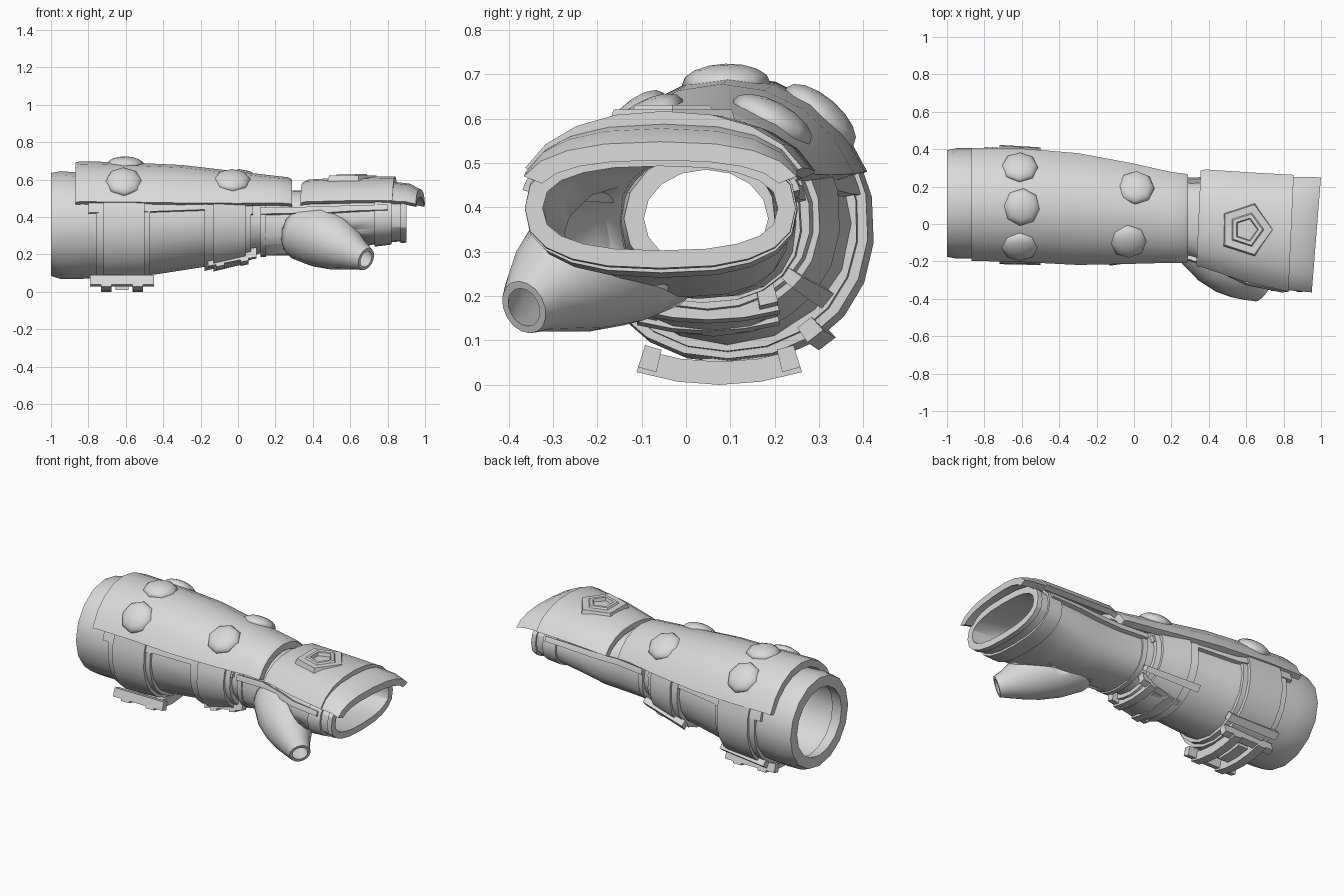
import bpy, bmesh, math
from mathutils import Vector

cube = bpy.data.objects.get("Cube")
if cube:
    bpy.data.objects.remove(cube, do_unlink=True)

grey = bpy.data.materials.new("plain_grey")
grey.use_nodes = True
grey.diffuse_color = (0.7, 0.7, 0.7, 1)
grey.node_tree.nodes["Principled BSDF"].inputs["Base Color"].default_value = grey.diffuse_color


def finish(name, bm, angle=32):
    bmesh.ops.recalc_face_normals(bm, faces=bm.faces)
    mesh = bpy.data.meshes.new(name)
    bm.to_mesh(mesh)
    bm.free()
    mesh.materials.append(grey)
    ob = bpy.data.objects.new(name, mesh)
    bpy.context.collection.objects.link(ob)
    bpy.ops.object.select_all(action='DESELECT')
    ob.select_set(True)
    bpy.context.view_layer.objects.active = ob
    bpy.ops.object.shade_smooth_by_angle(angle=math.radians(angle))
    return ob


def section(prof, x):
    """Centre y, centre z, half width, half height at x."""
    if x <= prof[0][0]:
        return prof[0][1:]
    for a, b in zip(prof, prof[1:]):
        if x <= b[0]:
            t = (x - a[0]) / (b[0] - a[0])
            return [u + (v - u) * t for u, v in zip(a[1:], b[1:])]
    return prof[-1][1:]


def point(prof, x, deg, off=0, power=2, shear=0):
    cy, cz, ry, rz = section(prof, x)
    c, s = math.cos(math.radians(deg)), math.sin(math.radians(deg))
    c = math.copysign(abs(c) ** (2 / power), c) * (ry + off)
    s = math.copysign(abs(s) ** (2 / power), s) * (rz + off)
    return Vector((x + shear * c, cy + c, cz + s))


def shell(name, prof, xs=None, a0=0, a1=360, off=0, thick=0.03, n=16, power=2, shear=0):
    """Thick curved sheet wrapped about the x axis; a full turn makes a tube."""
    xs = xs or [p[0] for p in prof]
    full = a1 - a0 == 360
    count = n if full else n + 1
    bm = bmesh.new()
    rows = [[[bm.verts.new(point(prof, x, a0 + (a1 - a0) * i / n, o, power, shear))
              for i in range(count)] for x in xs] for o in (off, off - thick)]
    outer, inner = rows
    for i in range(n):
        j = (i + 1) % count
        for k in range(len(xs) - 1):
            for r in rows:
                bm.faces.new((r[k][i], r[k][j], r[k + 1][j], r[k + 1][i]))
        for k in (0, -1):
            bm.faces.new((outer[k][i], outer[k][j], inner[k][j], inner[k][i]))
    if not full:
        for i in (0, -1):
            for k in range(len(xs) - 1):
                bm.faces.new((outer[k][i], outer[k + 1][i], inner[k + 1][i], inner[k][i]))
    return finish(name, bm)


def loft(name, rings, loop=False):
    """Skin closed rings; loop joins the last to the first, otherwise cap both ends."""
    bm = bmesh.new()
    rings = [[bm.verts.new(p) for p in ring] for ring in rings]
    n = len(rings[0])
    for a, b in zip(rings, rings[1:] + rings[:1] if loop else rings[1:]):
        for i in range(n):
            bm.faces.new((a[i - 1], a[i], b[i], b[i - 1]))
    if not loop:
        bm.faces.new(rings[0])
        bm.faces.new(rings[-1])
    return finish(name, bm, 50)


def cut(target, cutter):
    mod = target.modifiers.new("cut", 'BOOLEAN')
    mod.operation = 'DIFFERENCE'
    mod.solver = 'EXACT'
    mod.object = cutter
    cutter.hide_render = True
    cutter.hide_set(True)


# Forearm sleeve with a thicker rear rim
sleeve = [(-1, .11, .36, .285, .275), (-.95, .11, .357, .295, .288),
          (-.86, .11, .353, .295, .285), (-.5, .095, .363, .288, .276),
          (-.44, .09, .365, .272, .272), (-.18, .065, .38, .26, .247),
          (.12, .045, .37, .2, .165), (.27, .045, .375, .185, .155)]
shell("forearm_sleeve", sleeve, thick=.045)
shell("rear_rim", sleeve, [-1, -.93], off=-.01, thick=.055)

# Upper forearm plate
arm_plate = [(-.87, .105, .37, .322, .322), (-.84, .105, .37, .322, .328),
             (-.6, .1, .37, .323, .322), (-.3, .08, .37, .318, .308),
             (0, .055, .385, .285, .258), (.2, .035, .4, .258, .22),
             (.27, .03, .4, .255, .212), (.29, .03, .4, .248, .2)]
shell("forearm_plate", arm_plate, a0=20, a1=160, thick=.042, n=8)

# Domed studs standing on the plate
for i, (x, y) in enumerate([(-.61, .31), (-.6, .09), (-.61, -.13), (.01, .2), (-.03, -.1)]):
    cy, cz, ry, rz = section(arm_plate, x)
    deg = math.degrees(math.acos((y - cy) / ry))
    pos = point(arm_plate, x, deg)
    normal = Vector((0.08, (pos.y - cy) / ry ** 2, (pos.z - cz) / rz ** 2)).normalized()
    bm = bmesh.new()
    bmesh.ops.create_uvsphere(bm, u_segments=8, v_segments=8, radius=.1)
    bmesh.ops.scale(bm, vec=(1, 1, .45), verts=bm.verts)
    stud = finish("stud_%d" % (i + 1), bm, 60)
    stud.rotation_euler = normal.to_track_quat('Z', 'Y').to_euler()
    stud.location = pos - normal * .013

# Side rails below the plate edge
for side, a in (("left", 13), ("right", 153)):
    shell("rail_" + side, sleeve, [-.8, -.5, -.44, -.18, .08], a, a + 14, .018, .03, 3)

# Lower bands, straps and strap clips
for tag, x0, x1, s0, s1, clip, off in (("rear", -.76, -.47, -.72, -.5, -52, .028),
                                       ("front", -.18, .07, -.13, .04, -38, .036)):
    mid = (s0 + s1) / 2
    shell("band_" + tag, sleeve, [x0, x1], 154, 386, off - .014, .03, 14, 2.1)
    shell("strap_" + tag, sleeve, [s0, s1], 152, 388, off, .035, 14, 2.15)
    shell("clip_" + tag, sleeve, [mid - .16, mid + .16], clip - 4, clip + 4, off + .024, .04, 1)

# Buckles: open frames with a raised tongue
buckles = {"rear": [(-.79, .075, .62, .6, .6), (-.45, .075, .62, .6, .6)],
           "front": [(-.16, .05, .725, .6, .6), (.1, .05, .775, .6, .6)]}
for tag, prof in buckles.items():
    x0, x1 = prof[0][0], prof[1][0]
    w = (x1 - x0) / 6
    half = 17.5 if tag == "rear" else 15
    for j, (xa, xb, a, b) in enumerate([(x0, x1, -half, 4 - half), (x0, x1, half - 4, half),
                                        (x0 + w, x0 + 2 * w, -half, half),
                                        (x1 - 2 * w, x1 - w, -half, half)]):
        shell("buckle_%s_bar_%d" % (tag, j + 1), prof, [xa, xb], 270 + a, 270 + b,
              .008 if j < 2 else .02, .052, 4)
    shell("buckle_%s_tongue" % tag, prof, [x0 + 2.4 * w, x1 - 2.4 * w], 266, 282, .012, .05, 2)

# Glove body
glove = [(.12, .04, .365, .212, .17), (.3, .025, .368, .205, .174),
         (.45, 0, .37, .235, .172), (.6, -.035, .385, .275, .155),
         (.75, -.055, .397, .295, .14), (.9, -.058, .398, .295, .125)]
glove_body = shell("glove_body", glove, thick=.03, n=20, power=2.5)
shell("glove_cuff", glove, [.12, .15], 150, 390, .01, .03, 14, 2.3)
shell("knuckle_band", glove, [.73, .82], 0, 360, .012, .025, 20, 2.5)
shell("finger_rim", glove, [.87, .9], 0, 360, .01, .03, 20, 2.5)
for side, a in (("left", 11), ("right", 159)):
    shell("glove_ledge_" + side, glove, [.12, .3, .45, .6, .8], a, a + 10, .022, .035, 3, 2.5)

# Hollow thumb, broad at the palm and opening into the glove
path = [(.26, -.01, .36, .11), (.36, -.09, .32, .16), (.45, -.175, .29, .165),
        (.53, -.25, .257, .145), (.59, -.305, .226, .112), (.64, -.342, .198, .082),
        (.685, -.365, .175, .062)]
turn = Vector((.72, -.6, -.32)).to_track_quat('Z', 'Y')


def thumb_rings(inward):
    return [[Vector((x, y, z)) + turn @ Vector((math.cos(i * math.pi / 8),
                                                math.sin(i * math.pi / 8), 0)) * (r - inward)
             for i in range(16)] for x, y, z, r in path]


thumb = loft("thumb", thumb_rings(0) + thumb_rings(.017)[::-1], loop=True)
cut(thumb, loft("glove_cavity_cutter", [[point(glove, x, 18 * i, -.022, 2.5) for i in range(20)]
                                        for x in (.13, .3, .45, .6, .75, .88)]))
cut(glove_body, loft("thumb_cavity_cutter", thumb_rings(.018)))

# Back-of-hand plate and its flared front flange
hand_plate = [(.345, .03, .4, .275, .185), (.375, .03, .4, .28, .2),
              (.6, -.015, .4, .312, .213), (.84, -.05, .4, .335, .217)]
shell("hand_plate", hand_plate, a0=22, a1=158, thick=.035, n=8, power=2.2, shear=.045)
flange = [(.82, -.05, .42, .315, .17), (.92, -.055, .42, .318, .158),
          (.975, -.058, .42, .32, .128)]
shell("hand_flange", flange, a0=18, a1=162, thick=.042, n=8, power=2.5, shear=.08)

# Pentagon emblem: bevelled plate with a raised, hollow centre
bm = bmesh.new()
bmesh.ops.create_cone(bm, cap_ends=True, segments=5, radius1=.155, radius2=.14, depth=.045)
top = max(bm.faces, key=lambda f: f.calc_center_median().z)
for inset, slope, lift in ((.045, .008, .01), (.022, .006, -.02)):
    bmesh.ops.inset_region(bm, faces=[top], thickness=inset)
    bmesh.ops.inset_region(bm, faces=[top], thickness=slope)
    bmesh.ops.translate(bm, vec=(0, 0, lift), verts=top.verts)
tip = max(bm.verts, key=lambda v: v.co.xy.length).co
bmesh.ops.rotate(bm, cent=(0, 0, 0), verts=bm.verts,
                 matrix=Vector((tip.x, tip.y, 0)).rotation_difference(Vector((1, 0, 0))).to_matrix())
emblem = finish("pentagon_emblem", bm, 10)
emblem.location = (.6, -.03, .598)
